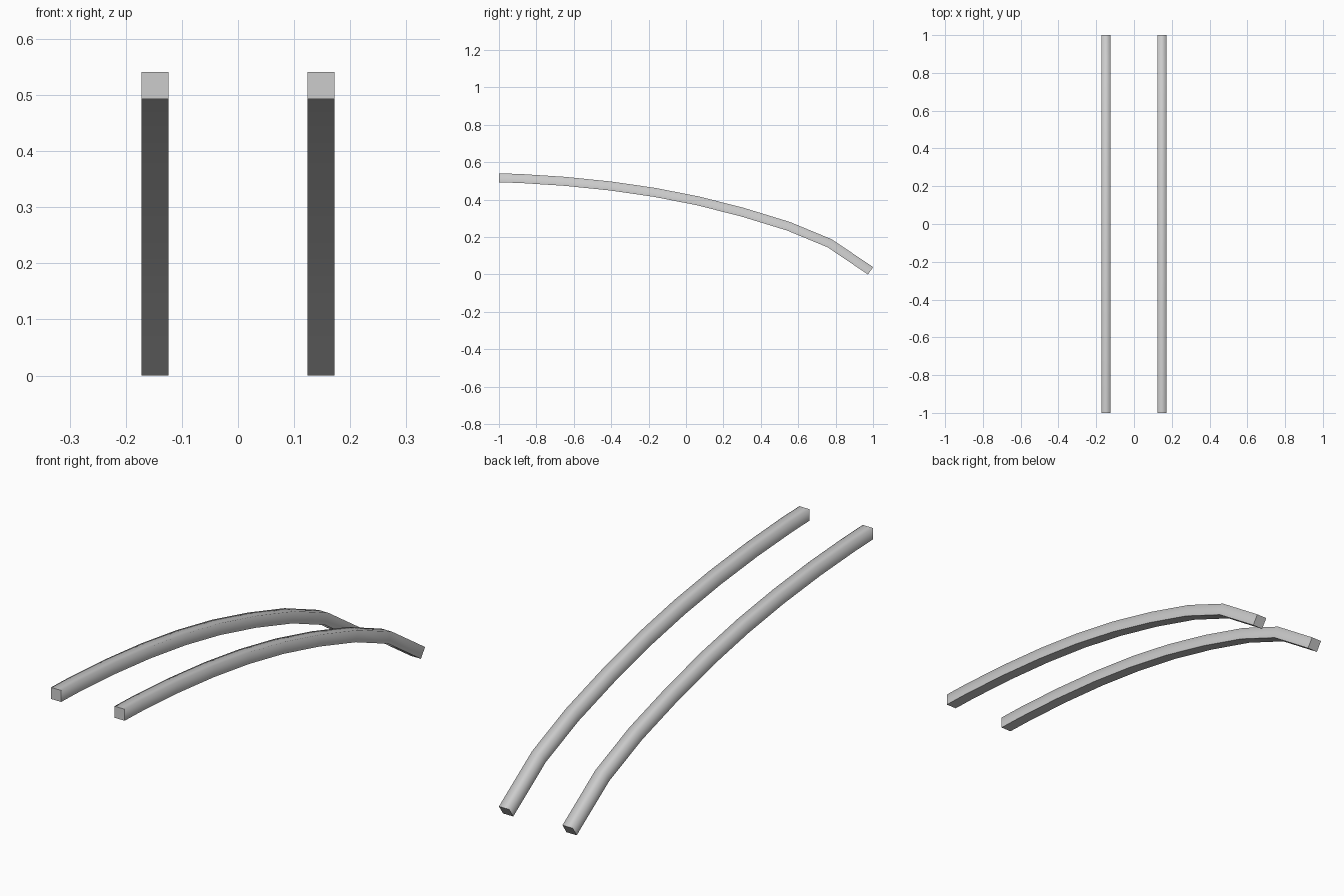
import bpy, bmesh
from mathutils import Vector

if "Cube" in bpy.data.objects:
    bpy.data.objects.remove(bpy.data.objects["Cube"])

T = 0.048          # bar thickness
X0, X1 = 0.124, 0.172
# upper edge of the bar in side view (y, z)
TOP = [(-1, .541), (-.88, .537), (-.645, .522), (-.4, .497), (-.165, .463),
       (.07, .417), (.31, .356), (.555, .281), (.78, .188), (1, .0395)]


def lower_edge(path):
    """Mitred offset of the path by the bar thickness."""
    pts = [Vector(p) for p in path]
    dirs = [(b - a).normalized() for a, b in zip(pts, pts[1:])]
    out = []
    for i, p in enumerate(pts):
        b = dirs[min(i, len(dirs) - 1)]
        a = dirs[i - 1] if i else Vector((1, 0))
        m = (a + b).normalized()
        n = Vector((m.y, -m.x))
        out.append(p + n * T / max(m.dot(b), .5))
    return out


def curved_bar(name, side):
    bm = bmesh.new()
    rings = []
    for (y, z), low in zip(TOP, lower_edge(TOP)):
        rings.append([bm.verts.new(c) for c in (
            (side * X0, y, z), (side * X1, y, z),
            (side * X1, low.x, low.y), (side * X0, low.x, low.y))])
    for a, b in zip(rings, rings[1:]):
        for i in range(4):
            j = (i + 1) % 4
            bm.faces.new((a[i], a[j], b[j], b[i]))
    caps = [bm.faces.new(rings[0]), bm.faces.new(rings[-1])]
    bmesh.ops.recalc_face_normals(bm, faces=bm.faces)
    # smooth over the top corners, crisp underside and end caps
    for f in bm.faces:
        f.smooth = True
    for f in caps:
        for e in f.edges:
            e.smooth = False
    for a, b in zip(rings, rings[1:]):
        for i in (2, 3):
            bm.edges.get((a[i], b[i])).smooth = False
    mesh = bpy.data.meshes.new(name)
    bm.to_mesh(mesh)
    bm.free()
    obj = bpy.data.objects.new(name, mesh)
    bpy.context.collection.objects.link(obj)


# matching pair of curved bars
curved_bar("left_curved_bar", -1)
curved_bar("right_curved_bar", 1)
